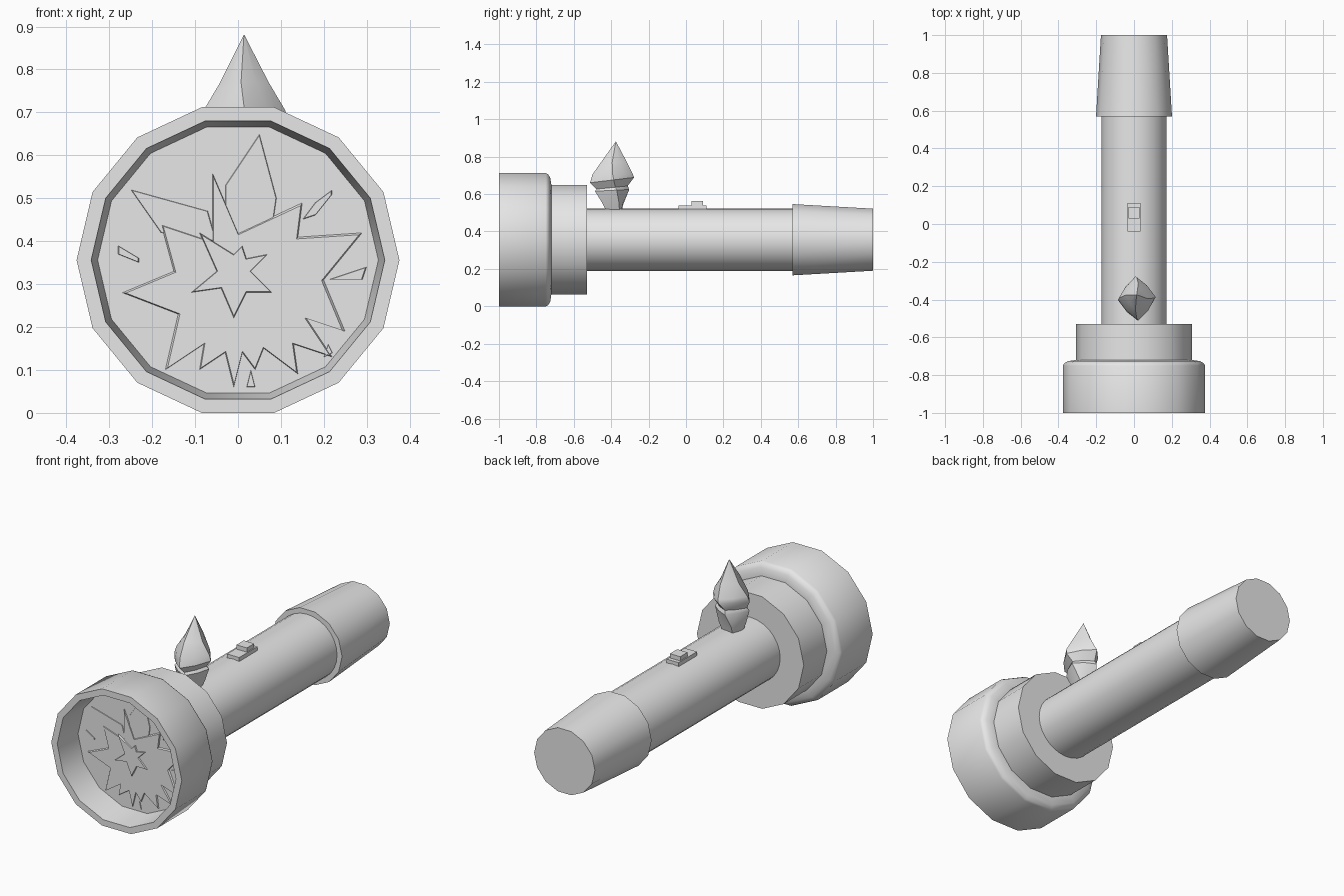
import bpy, bmesh, math
from mathutils import Vector

cube = bpy.data.objects.get("Cube")
if cube:
    bpy.data.objects.remove(cube, do_unlink=True)

grey = bpy.data.materials.new("plain_grey")
grey.use_nodes = True
grey.diffuse_color = (0.8, 0.8, 0.8, 1)
grey.node_tree.nodes["Principled BSDF"].inputs["Base Color"].default_value = (0.8, 0.8, 0.8, 1)

AXIS_Z = 0.356
SIDES = 14


def finish(name, bm, smooth=None):
    bmesh.ops.recalc_face_normals(bm, faces=bm.faces)
    mesh = bpy.data.meshes.new(name)
    bm.to_mesh(mesh)
    bm.free()
    mesh.materials.append(grey)
    obj = bpy.data.objects.new(name, mesh)
    bpy.context.collection.objects.link(obj)
    if smooth:
        bpy.ops.object.select_all(action='DESELECT')
        obj.select_set(True)
        bpy.context.view_layer.objects.active = obj
        bpy.ops.object.shade_smooth_by_angle(angle=math.radians(smooth))
    return obj


def loft(name, rings, smooth):
    """Join equal rings of points and cap both ends."""
    bm = bmesh.new()
    loops = [[bm.verts.new(p) for p in ring] for ring in rings]
    n = len(loops[0])
    for a, b in zip(loops, loops[1:]):
        for i in range(n):
            j = (i + 1) % n
            bm.faces.new((a[i], a[j], b[j], b[i]))
    bm.faces.new(loops[0])
    bm.faces.new(loops[-1])
    return finish(name, bm, smooth)


def barrel(name, profile, sides=SIDES):
    """Polygonal tube along y from (y, radius) pairs."""
    turn = [math.tau * i / sides for i in range(sides)]
    return loft(name, [[(r * math.cos(t), y, AXIS_Z + 0.972 * r * math.sin(t)) for t in turn]
                       for y, r in profile], 35)


def box(name, low, high):
    bm = bmesh.new()
    bmesh.ops.create_cube(bm, size=1)
    for v in bm.verts:
        v.co = Vector([lo + (c + 0.5) * (hi - lo) for c, lo, hi in zip(v.co, low, high)])
    return finish(name, bm)


def plate(name, outline, back, front, shrink):
    """Flat facet with sloping edges; outline in hundredths of a unit (x, z)."""
    pts = [Vector((x, z)) / 100 for x, z in outline]
    mid = sum(pts, Vector((0, 0))) / len(pts)
    small = [mid + (p - mid) * shrink for p in pts]
    return loft(name, [[(p.x, y, p.y) for p in ring]
                       for y, ring in ((back, pts), (front, small))], None)


# Lamp head with a deep front recess, and the collar behind it
barrel("lamp_head", [(-0.85, 0.327), (-1.0, 0.342), (-1.0, 0.376), (-0.75, 0.376),
                     (-0.738, 0.37), (-0.726, 0.35), (-0.72, 0.31)])
barrel("collar", [(-0.73, 0.308), (-0.53, 0.308)])

# Handle and flared tail grip
barrel("handle", [(-0.54, 0.172), (0.6, 0.172)], 28)
barrel("tail_grip", [(0.57, 0.201), (1.0, 0.175)])

# Sliding switch on the handle
box("switch_base", (-0.035, -0.04, 0.5), (0.035, 0.11, 0.54))
box("switch_button", (-0.03, 0.03, 0.53), (0.03, 0.09, 0.562))

# Lens facets: layered jagged petals
LENS = -0.849
plate("lens_left_petal", [(-25, 52), (-7, 47), (-5, 40), (-18, 42)], LENS, LENS - 0.004, 0.97)
plate("lens_top_petal", [(5, 65), (-3, 53), (-3, 40), (8, 43), (9, 50)], LENS, LENS - 0.004, 0.97)
plate("lens_flower", [(-6, 56), (0, 42), (15, 49), (14, 41), (29, 42), (20, 31), (25, 19),
                      (16, 22), (22, 13), (13, 16), (14, 9), (6, 15), (4, 10), (1, 14),
                      (-1, 6), (-3, 14), (-9, 10), (-8, 16), (-17, 10), (-14, 23),
                      (-27, 28), (-15, 33), (-18, 44), (-6, 40)], LENS, LENS - 0.008, 0.97)
plate("lens_star", [(-9, 42), (-1, 37), (1, 39), (2, 36), (7, 37), (3, 33), (8, 28),
                    (2, 28), (-1, 22), (-4, 29), (-11, 28), (-5, 33)],
      LENS - 0.006, LENS - 0.015, 0.94)
shards = [[(22, 52), (18, 49), (15, 45), (18, 46), (22, 51)],
          [(30, 34), (21, 31), (29, 31)],
          [(-28, 39), (-23, 36), (-23, 35), (-28, 37)],
          [(3, 10), (2, 6), (4, 6)],
          [(21, 16), (20, 13), (22, 14)]]
for number, shard in enumerate(shards, 1):
    plate(f"lens_shard_{number}", shard, LENS, LENS - 0.005, 0.9)

# Twisted crystal standing behind the collar
# Each ring: height, centre x, centre y, half width, half depth, twist, forward tilt
crystal = [(0.51, 0.0, -0.385, 0.05, 0.05, 35, 0),
           (0.55, 0.005, -0.39, 0.065, 0.065, 30, 0),
           (0.62, 0.01, -0.395, 0.085, 0.095, 15, 0.05),
           (0.635, 0.01, -0.395, 0.075, 0.085, 12, 0.1),
           (0.675, 0.015, -0.395, 0.1, 0.118, 4, 0.12),
           (0.705, 0.015, -0.392, 0.095, 0.108, 0, 0.0),
           (0.77, 0.015, -0.385, 0.057, 0.07, -8, 0),
           (0.88, 0.014, -0.375, 0.001, 0.001, -12, 0)]
rings = []
for z, cx, cy, w, d, twist, tilt in crystal:
    ring = []
    for k in range(8):
        a = math.tau * k / 8 + math.radians(twist)
        r = 1 if k % 2 == 0 else 0.8
        dy = d * r * math.sin(a)
        ring.append((cx + w * r * math.cos(a), cy + dy, z + tilt * dy))
    rings.append(ring)
loft("crystal", rings, 40)
